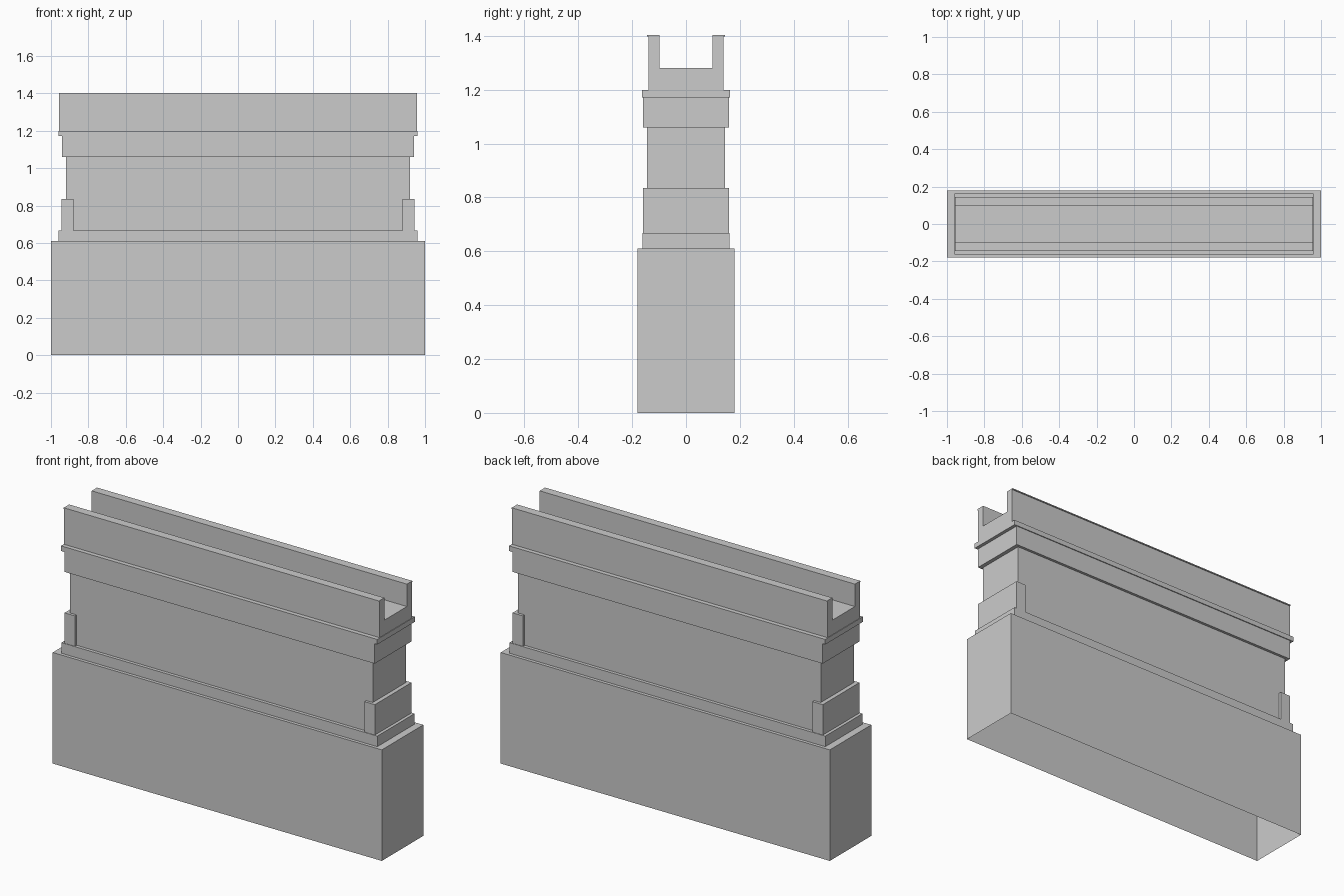
import bpy, bmesh

if "Cube" in bpy.data.objects:
    bpy.data.objects.remove(bpy.data.objects["Cube"])


def make_object(name, bm):
    bmesh.ops.remove_doubles(bm, verts=bm.verts, dist=1e-5)
    bmesh.ops.recalc_face_normals(bm, faces=bm.faces)
    mesh = bpy.data.meshes.new(name)
    bm.to_mesh(mesh)
    bm.free()
    obj = bpy.data.objects.new(name, mesh)
    bpy.context.collection.objects.link(obj)
    return obj


def loft(bm, loops, closed=True):
    rows = [[bm.verts.new(p) for p in loop] for loop in loops]
    for low, high in zip(rows, rows[1:]):
        n = len(low)
        for i in range(n if closed else n - 1):
            j = (i + 1) % n
            bm.faces.new((low[i], low[j], high[j], high[i]))
    return rows


def stepped_shell(name, profile):
    # Each profile entry is half length, half depth, height
    bm = bmesh.new()
    loft(bm, [[(-x, -y, z), (x, -y, z), (x, y, z), (-x, y, z)]
              for x, y, z in profile])
    return make_object(name, bm)


# Hollow base, open underneath, with its top ledge
stepped_shell("base", [(1, .18, 0), (1, .18, .61), (.96, .162, .61)])

# Plinth, recessed wall and stepped cornice
stepped_shell("wall_body", [
    (.96, .162, .61), (.96, .162, .668), (.92, .144, .668),
    (.92, .144, 1.06), (.942, .159, 1.06), (.942, .159, 1.172),
    (.961, .164, 1.172), (.961, .164, 1.2), (.958, .14, 1.2)])

# Channel-shaped parapet with thin lips along the top
half = [(.14, 1.2), (.14, 1.397), (.145, 1.397), (.145, 1.403),
        (.098, 1.403), (.098, 1.28)]
section = half + [(-y, z) for y, z in reversed(half)]
bm = bmesh.new()
ends = loft(bm, [[(x, y, z) for y, z in section] for x in (-.958, .958)],
            closed=False)
for end in ends:
    bm.faces.new(end)
make_object("parapet_channel", bm)

# Blocks wrapping around both ends of the wall
for side, name in ((-1, "left_end_block"), (1, "right_end_block")):
    outline = [(.88, -.144), (.88, -.159), (.943, -.159),
               (.943, .159), (.88, .159), (.88, .144)]
    bm = bmesh.new()
    rows = loft(bm, [[(side * x, y, z) for x, y in outline]
                     for z in (.668, .835)], closed=False)
    inner = [bm.verts.new((side * .92, y, .835)) for y in (.144, -.144)]
    bm.faces.new(rows[1] + inner)
    make_object(name, bm)
